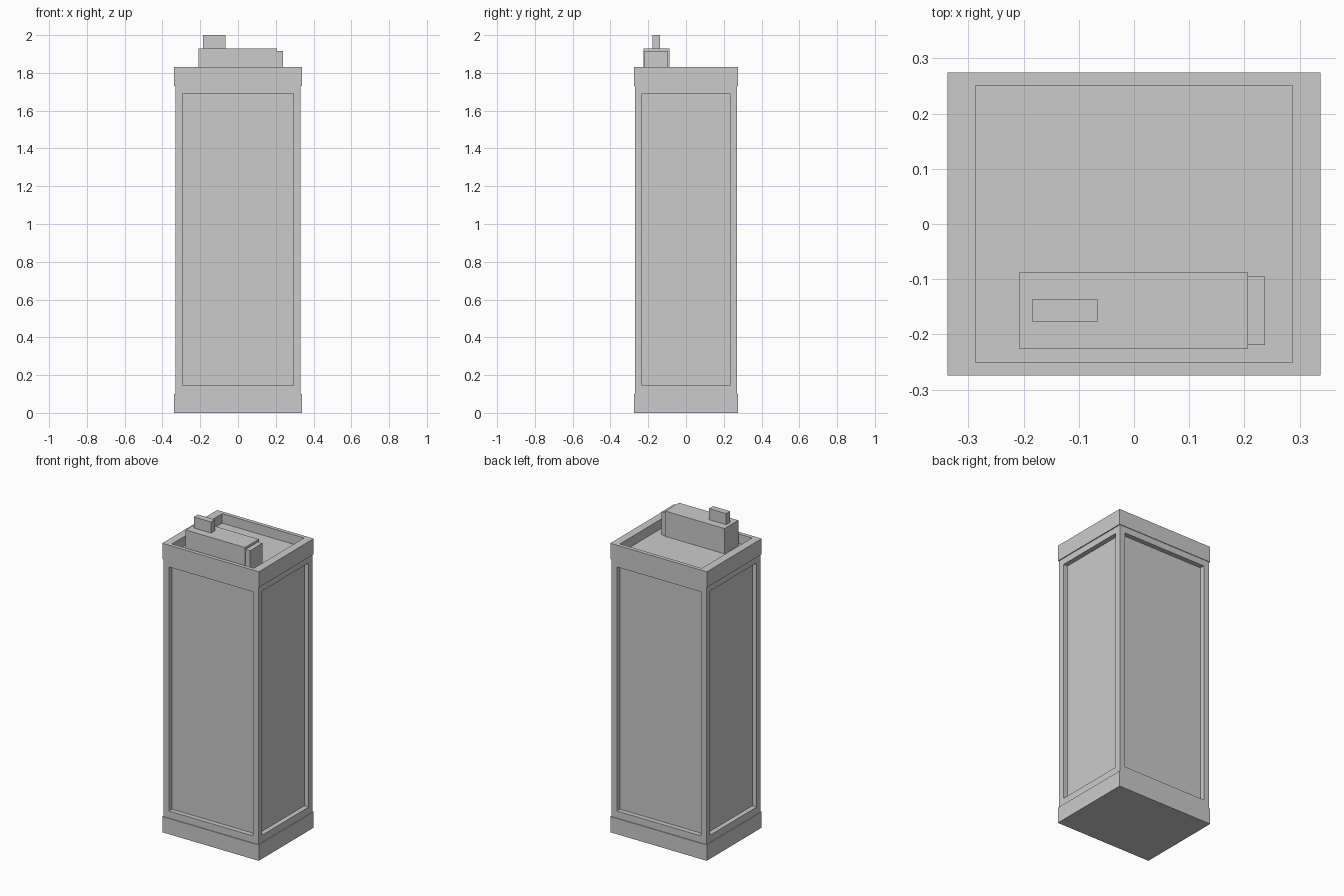
import bpy, bmesh
from mathutils import Vector

if "Cube" in bpy.data.objects:
    bpy.data.objects.remove(bpy.data.objects["Cube"])


def box(name, lo, hi, hole=None, faces=None, depth=0.0):
    """Box from corner to corner; chosen faces get a recess bounded by hole=(lo, hi)."""
    lo, hi = Vector(lo), Vector(hi)
    bm = bmesh.new()
    bmesh.ops.create_cube(bm, size=1)
    mid, size = (lo + hi) / 2, hi - lo
    for v in bm.verts:
        v.co = mid + v.co * size
    bm.normal_update()
    if hole:
        picked = [f for f in bm.faces if faces(f.normal)]
        for f in picked:
            n = f.normal.copy()
            bmesh.ops.inset_individual(bm, faces=[f], thickness=0.01)
            c = f.calc_center_median()
            for v in f.verts:
                for a in range(3):
                    if abs(n[a]) < 0.5:
                        v.co[a] = hole[0][a] if v.co[a] < c[a] else hole[1][a]
            new = bmesh.ops.extrude_discrete_faces(bm, faces=[f])["faces"]
            bmesh.ops.translate(bm, verts=new[0].verts, vec=-n * depth)
    mesh = bpy.data.meshes.new(name)
    bm.to_mesh(mesh)
    bm.free()
    obj = bpy.data.objects.new(name, mesh)
    bpy.context.collection.objects.link(obj)
    return obj


# Base plinth
box("base_plinth", (-0.338, -0.275, 0), (0.338, 0.275, 0.10))

# Tower body with a recessed panel on each of the four sides
box("tower_body", (-0.332, -0.271, 0.05), (0.332, 0.271, 1.75),
    hole=((-0.294, -0.232, 0.145), (0.294, 0.232, 1.69)),
    faces=lambda n: abs(n.z) < 0.5, depth=0.03)

# Roof cap with parapet around a sunken roof deck
box("roof_parapet", (-0.338, -0.275, 1.73), (0.338, 0.275, 1.83),
    hole=((-0.287, -0.251, 0), (0.287, 0.251, 0)),
    faces=lambda n: n.z > 0.5, depth=0.06)

# Rooftop plant room, its side annex and the small vent on top
box("plant_room", (-0.208, -0.226, 1.765), (0.207, -0.088, 1.93))
box("plant_room_annex", (0.20, -0.219, 1.765), (0.237, -0.095, 1.915))
box("roof_vent", (-0.185, -0.177, 1.925), (-0.065, -0.137, 2.0))
